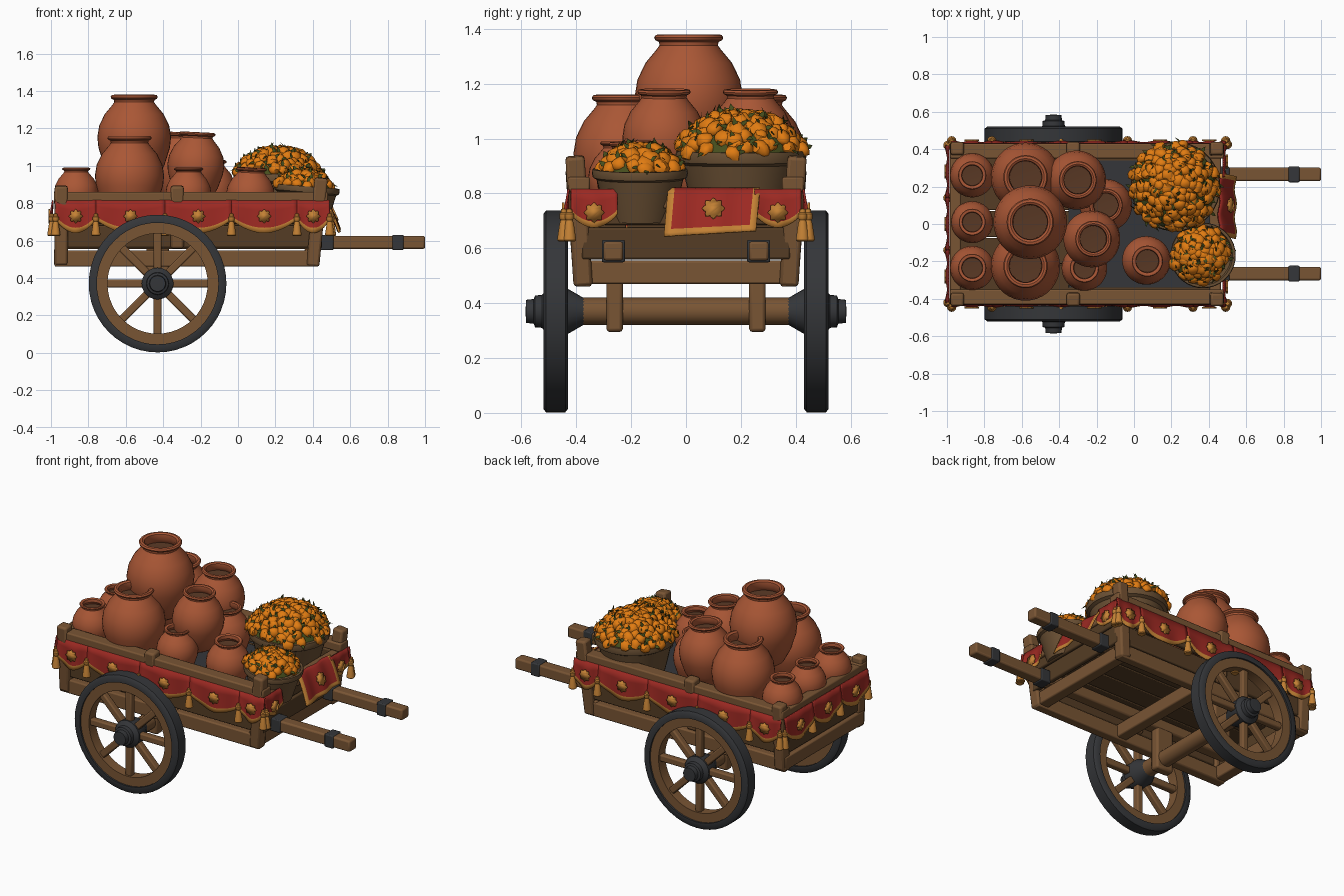
import bpy, bmesh, math, random
from mathutils import Vector, Matrix

if "Cube" in bpy.data.objects:
    bpy.data.objects.remove(bpy.data.objects["Cube"])
random.seed(4)
pi = math.pi

def mat(name, r, g, b):
    m = bpy.data.materials.new(name)
    m.diffuse_color = (r, g, b, 1)
    m.use_nodes = True
    m.node_tree.nodes["Principled BSDF"].inputs["Base Color"].default_value = m.diffuse_color
    return m

WOOD = mat("wood", .19, .09, .034)
DARK = mat("dark_wood", .09, .046, .018)
IRON = mat("iron", .035, .037, .041)
CLAY = mat("terracotta", .40, .095, .036)
SOOT = mat("pot_inside", .10, .04, .018)
RED = mat("red_cloth", .33, .022, .016)
GOLD = mat("gold_trim", .55, .22, .035)
ORANGE = mat("marigold", .75, .20, .006)
GREEN = mat("leaf_green", .06, .075, .012)
WICKER = mat("wicker", .145, .08, .034)

def finish(bm, name, mats, loc=(0, 0, 0), rot=(0, 0, 0), bevel=0, solid=0, angle=40, normals=True):
    if normals:
        bmesh.ops.recalc_face_normals(bm, faces=bm.faces)
    me = bpy.data.meshes.new(name)
    bm.to_mesh(me)
    bm.free()
    for m in mats:
        me.materials.append(m)
    o = bpy.data.objects.new(name, me)
    bpy.context.collection.objects.link(o)
    o.location, o.rotation_euler = loc, rot
    if solid:
        s = o.modifiers.new("thickness", 'SOLIDIFY')
        s.thickness, s.offset = solid, 0
    if bevel:
        b = o.modifiers.new("bevel", 'BEVEL')
        b.width, b.segments = bevel, 2
    bpy.ops.object.select_all(action='DESELECT')
    o.select_set(True)
    bpy.context.view_layer.objects.active = o
    bpy.ops.object.shade_smooth_by_angle(angle=math.radians(angle))
    return o

def box(name, lo, hi, m=WOOD, bevel=.008):
    bm = bmesh.new()
    lo, hi = Vector(lo), Vector(hi)
    bmesh.ops.create_cube(bm, size=1, matrix=Matrix.Diagonal((*(hi - lo), 1)))
    return finish(bm, name, [m], (lo + hi) / 2, bevel=bevel)

def beam(name, p, q, w, d, m=WOOD, bevel=.008):
    """Square bar running from p to q."""
    p, q = Vector(p), Vector(q)
    bm = bmesh.new()
    bmesh.ops.create_cube(bm, size=1, matrix=Matrix.Diagonal((w, d, (q - p).length, 1)))
    rot = Vector((0, 0, 1)).rotation_difference(q - p).to_euler()
    return finish(bm, name, [m], (p + q) / 2, rot, bevel)

def lathe(name, prof, mats, loc, rot=(0, 0, 0), n=32, closed=False, rule=None):
    """Turn (radius, height) points about z."""
    bm = bmesh.new()
    rings = []
    for r, z in prof:
        if r < 1e-5:
            rings.append([bm.verts.new((0, 0, z))] * n)
        else:
            rings.append([bm.verts.new((r * math.cos(2 * pi * i / n), r * math.sin(2 * pi * i / n), z)) for i in range(n)])
    for k in range(len(prof) if closed else len(prof) - 1):
        a, b = rings[k], rings[(k + 1) % len(prof)]
        for i in range(n):
            j = (i + 1) % n
            vs = list(dict.fromkeys((a[i], a[j], b[j], b[i])))
            f = bm.faces.new(vs)
            f.material_index = rule(k) if rule else 0
    return finish(bm, name, mats, loc, rot)

# wheels, hubs and axle
WX, WZ = -.43, .37
for s, side in ((-1, "front"), (1, "back")):
    c, turn = (WX, s * .475, WZ), (-s * pi / 2, 0, 0)
    lathe(side + "_tire", [(.325, -.045), (.355, -.045), (.368, -.035), (.368, .035), (.355, .045), (.325, .045)], [IRON], c, turn, 48, True)
    lathe(side + "_wheel_rim", [(.268, -.034), (.33, -.034), (.33, .034), (.268, .034)], [WOOD], c, turn, 48, True)
    for k in range(8):
        a = k * pi / 4
        d = Vector((math.cos(a), 0, math.sin(a)))
        beam(side + "_spoke", Vector(c) + d * .05, Vector(c) + d * .28, .042, .042)
    lathe(side + "_wheel_hub", [(0, -.14), (.045, -.14), (.05, -.1), (.082, -.045), (.085, .03), (.06, .05),
                                (.058, .075), (.045, .08), (.042, .108), (0, .11)], [IRON], c, turn, 24)
    # axle hangers
    box(side + "_axle_hanger", (WX - .06, s * .26 - .03, .295), (WX + .06, s * .26 + .03, .57), WOOD, .012)
    # shafts with iron bands
    y = s * .265
    box(side + "_shaft", (-.92, y - .036, .555), (1.0, y + .036, .625), WOOD, .01)
    for x, w in ((.475, .035), (.855, .03)):
        box(side + "_shaft_band", (x - w, y - .042, .549), (x + w, y + .042, .631), IRON, .006)
    # side frame: sill, boards, rail, posts
    f = lambda a, b: (min(s * a, s * b), max(s * a, s * b))
    for nm, x0, x1, ya, yb, z0, z1, m in (
            ("sill", -.98, .43, .345, .405, .46, .548, WOOD), ("lower_board", -.97, .43, .365, .395, .562, .68, DARK),
            ("upper_board", -.97, .43, .375, .405, .69, .79, DARK), ("top_rail", -.985, .48, .35, .43, .805, .86, WOOD)):
        a, b = f(ya, yb)
        box(side + "_" + nm, (x0, a, z0), (x1, b, z1), m)
    for x0, x1, z0, z1 in ((-.945, -.945, .47, .892), (-.325, -.325, .56, .892), (.40, .445, .465, .935)):
        beam(side + "_post", (x0, s * .375, z0), (x1, s * .405, z1), .07, .07, WOOD, .012)
lathe("axle", [(0, -.44), (.05, -.44), (.05, .44), (0, .44)], [WOOD], (WX, 0, WZ), (pi / 2, 0, 0), 20)

# bed floor, end boards, cross beams
for k in range(5):
    y = -.36 + k * .144
    box("floor_plank", (-.96, y + .003, .64), (.43, y + .141, .69), DARK, .005)
box("floor_mat", (-.35, -.34, .69), (.42, .34, .698), IRON, .002)
for x in (-.95, -.2, .39):
    box("cross_beam", (x - .035, -.40, .47), (x + .035, .40, .555), WOOD)
for x, z in ((-.955, .84), (.435, .79)):
    box("end_lower_board", (x - .015, -.38, .56), (x + .015, .38, .675), DARK)
    box("end_upper_board", (x - .015, -.39, .685), (x + .015, .39, z - .04), DARK)
    box("end_rail", (x - .03, -.40, z - .045), (x + .03, .40, z + .015), WOOD)

# scalloped cloth hangings with trim, rosettes and tassels
def rosette(p, out, r=.033):
    bm = bmesh.new()
    bmesh.ops.create_circle(bm, cap_ends=True, segments=32, radius=r)
    for i, v in enumerate(bm.verts):
        v.co *= 1 + .14 * math.cos(8 * math.atan2(v.co.y, v.co.x))
    finish(bm, "cloth_rosette", [GOLD], p, Vector(out).to_track_quat('Z', 'Y').to_euler(), solid=.009)

def tassel(p):
    lathe("tassel", [(0, .03), (.01, .028), (.011, .015), (.017, .01), (.017, -.005), (.012, -.012), (.016, -.025),
                     (.025, -.085), (.02, -.09), (0, -.088)], [GOLD], p, n=12)

def drape(a, b, out, ztop=.815, ends=.10, sag=.075):
    """One cloth swag from a to b (xy), hanging with a round lower edge."""
    a, b, out = Vector((*a, 0)), Vector((*b, 0)), Vector(out)
    bm, n, rows = bmesh.new(), 16, (0, .3, .6, .84, 1)
    grid = []
    for i in range(n + 1):
        t = i / n
        depth = ends + sag * math.sin(pi * t) ** .8
        fold = .006 * math.cos(4 * pi * t)
        grid.append([bm.verts.new(a.lerp(b, t) + out * (fold * v + .012 * v) + Vector((0, 0, ztop - depth * v))) for v in rows])
    for i in range(n):
        for k in range(4):
            fc = bm.faces.new((grid[i][k], grid[i + 1][k], grid[i + 1][k + 1], grid[i][k + 1]))
            fc.material_index = 1 if k == 3 else 0
    finish(bm, "cloth_swag", [RED, GOLD], solid=.008)
    m = (a + b) / 2 + out * .019
    rosette((m.x, m.y, ztop - .085), out)

for s in (-1, 1):
    xs = (-.975, -.76, -.39, -.035, .315, .49)
    for x0, x1 in zip(xs, xs[1:]):
        drape((x0, s * .428), (x1, s * .428), (0, s, 0))
    for x in xs:
        tassel((x, s * .445, .715))
    # front corner swags
    drape((.478, s * .42), (.478, s * .25), (1, 0, 0), ends=.09, sag=.05)
    tassel((.50, s * .425, .715))
for y0, y1 in ((-.42, -.14), (-.14, .14), (.14, .42)):
    drape((-.99, y0), (-.99, y1), (-1, 0, 0))
    tassel((-1.0 + .005, y0, .715))
tassel((-.995, .42, .715))

# bordered cloth over the front board
bm = bmesh.new()
n = 14
g = [[bm.verts.new((.455 + .085 * (j / n) ** .7 + .006 * math.sin(i), -.065 + .335 * i / n - .015 * j / n,
                    .818 - (.155 + .02 * (1 - i / n)) * j / n)) for j in range(n + 1)] for i in range(n + 1)]
for i in range(n):
    for j in range(n):
        fc = bm.faces.new((g[i][j], g[i + 1][j], g[i + 1][j + 1], g[i][j + 1]))
        fc.material_index = int(i in (0, n - 1) or j >= n - 2)
finish(bm, "front_cloth", [RED, GOLD], solid=.009)
rosette((.518, .10, .745), (1, 0, .45), .036)

# clay pots: x, y, top height, radius, tilt x, tilt y
POT = [(0, 0), (.48, 0), (.62, .04), (.82, .2), (.97, .4), (1, .52), (.95, .65), (.8, .78), (.6, .88), (.54, .915), (.55, .94),
       (.62, .955), (.64, .975), (.61, .995), (.54, 1), (.48, .985), (.46, .92), (.55, .86), (0, .84)]
pots = [(-.865, .26, .99, .118, 0, 0), (-.865, .01, .99, .112, 0, 0), (-.865, -.235, .99, .118, 0, 0),
        (-.58, .25, 1.16, .185, 0, 0), (-.58, -.225, 1.16, .185, 0, 0), (-.555, .01, 1.38, .197, 0, 0),
        (-.315, .235, 1.18, .158, 0, .04), (-.235, -.08, 1.18, .152, 0, .05), (-.15, .10, 1.03, .14, 0, 0),
        (-.265, -.235, .99, .122, 0, 0), (.06, -.19, .99, .13, .03, .04)]
for x, y, top, r, tx, ty in pots:
    h = 2.3 * r if r < .14 else 2.4 * r
    lathe("clay_pot", [(a * r, b * h) for a, b in POT], [CLAY, SOOT], (x, y, top - h), (tx, ty, 0), 36,
          rule=lambda k: 1 if k >= 17 else 0)

# baskets heaped with marigolds
def basket(x, y, base, rim, r, dome, heap, count, tilt):
    h = rim - base
    lathe("basket", [(0, 0), (.7 * r, 0), (.8 * r, .35 * h), (.92 * r, .8 * h), (r, .84 * h), (1.02 * r, .93 * h), (r, h),
                     (.92 * r, h), (.88 * r, .85 * h), (0, .8 * h)], [WICKER], (x, y, base), (0, tilt, 0), 36)
    lathe("flower_bed", [(heap * .93, 0), (heap * .8, dome * .42), (heap * .5, dome * .72), (0, dome * .85)], [GREEN],
          (x, y, rim - .01), (0, tilt, 0), 24)
    bm = bmesh.new()
    for i in range(count):
        u = (i + .5) / count
        rad, ang = heap * .95 * math.sqrt(u), i * 2.39996 + random.uniform(-.15, .15)
        p = Vector((rad * math.cos(ang), rad * math.sin(ang), dome * .83 * (1 - u ** 1.3) + random.uniform(-.006, .01)))
        nrm = Vector((p.x, p.y, .12)).normalized()
        q = nrm.to_track_quat('Z', 'Y').to_matrix().to_4x4()
        rr = random.uniform(.026, .036)
        M = Matrix.Translation(p) @ q @ Matrix.Diagonal((1, 1, .75, 1))
        ret = bmesh.ops.create_icosphere(bm, subdivisions=2, radius=rr, matrix=M)
        for v in ret['verts']:
            v.co = p + (v.co - p) * random.uniform(.84, 1.18)
        # pointed leaf beside each flower
        a2 = random.uniform(0, 2 * pi)
        t = q.to_3x3() @ Vector((math.cos(a2), math.sin(a2), .55))
        w = t.cross(nrm).normalized() * .010
        o = p + nrm * .006
        vs = [bm.verts.new(c) for c in (o, o + t * .026 + w, o + t * .046, o + t * .026 - w)]
        bm.faces.new(vs).material_index = 1
    finish(bm, "marigold_heap", [ORANGE, GREEN], (x, y, rim), (0, tilt, 0), angle=50)

basket(.215, .2, .70, .955, .235, .15, .245, 125, .03)
basket(.355, -.168, .70, .89, .172, .085, .155, 60, .08)
